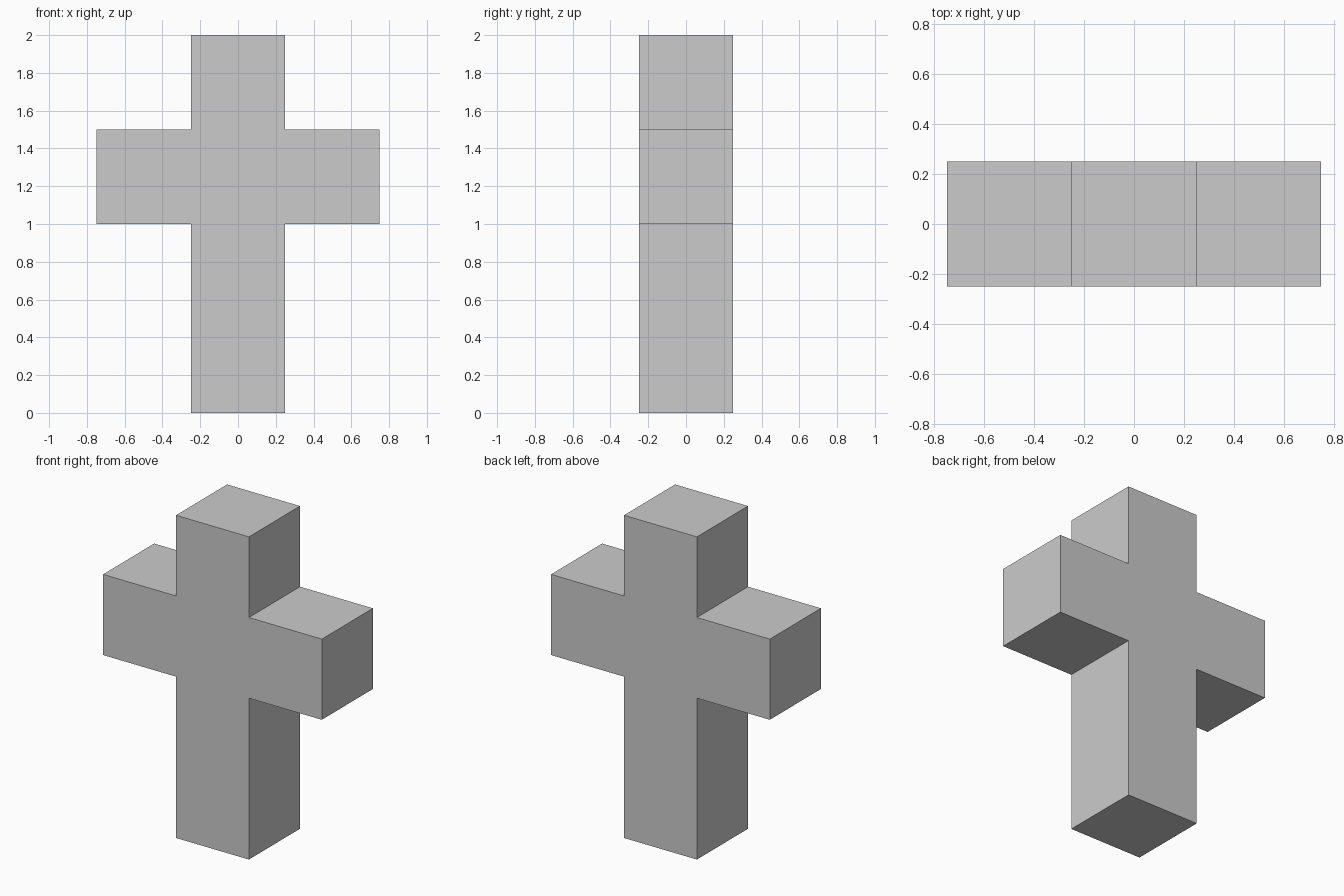
import bpy
import bmesh

if "Cube" in bpy.data.objects:
    bpy.data.objects.remove(bpy.data.objects["Cube"])

# Half outline of the cross (x, z), mirrored to the other side
half = [(0.25, 0), (0.25, 1), (0.75, 1), (0.75, 1.5), (0.25, 1.5), (0.25, 2)]
outline = half + [(-x, z) for x, z in reversed(half)]
depth = 0.5

# Extrude the outline from front to back
bm = bmesh.new()
front = bm.faces.new([bm.verts.new((x, -depth / 2, z)) for x, z in outline])
result = bmesh.ops.extrude_face_region(bm, geom=[front], use_keep_orig=True)
back_verts = [v for v in result["geom"] if isinstance(v, bmesh.types.BMVert)]
bmesh.ops.translate(bm, verts=back_verts, vec=(0, depth, 0))
bmesh.ops.recalc_face_normals(bm, faces=bm.faces)

mesh = bpy.data.meshes.new("cross")
bm.to_mesh(mesh)
bm.free()
bpy.context.collection.objects.link(bpy.data.objects.new("cross", mesh))
